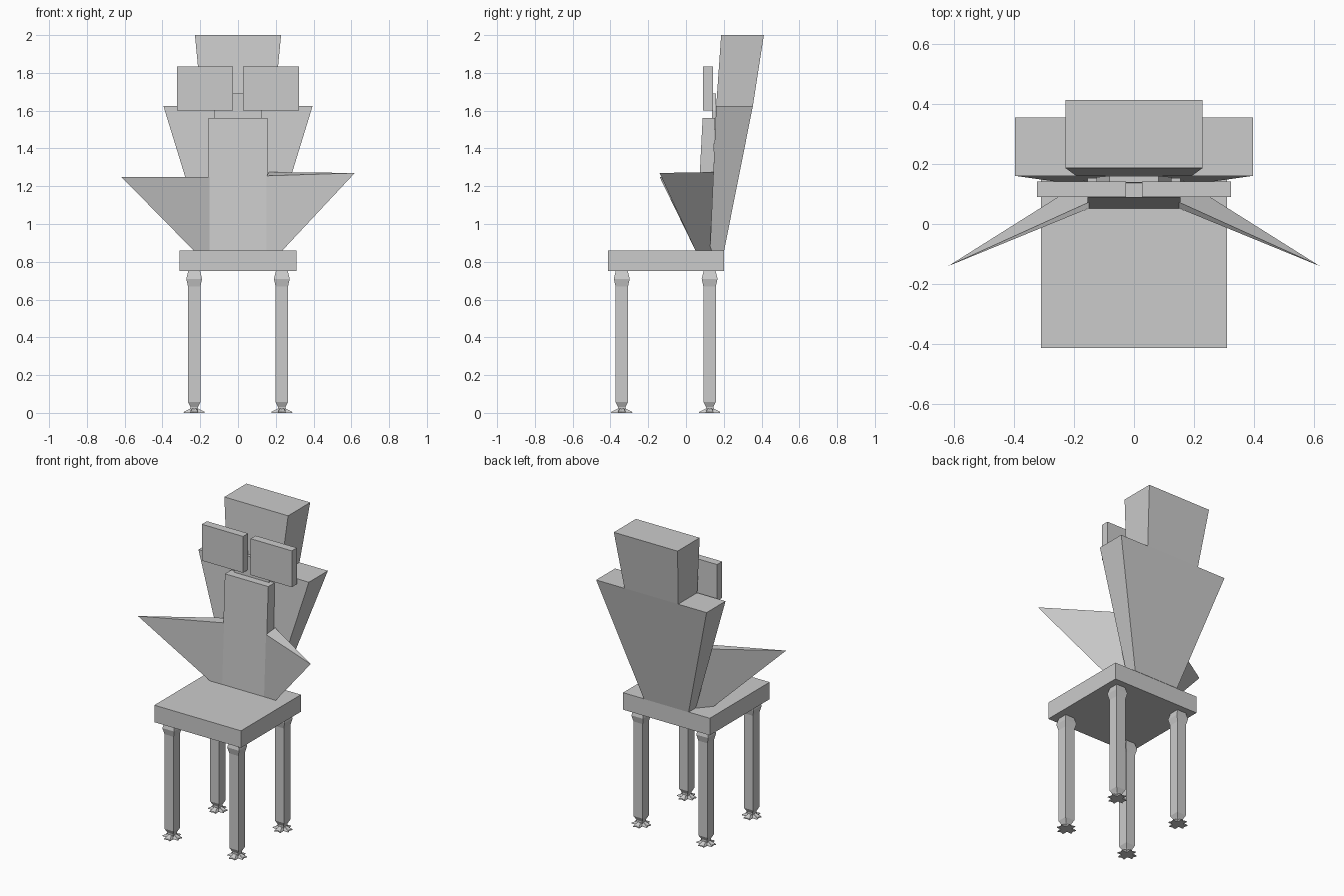
import bpy, bmesh, math

if "Cube" in bpy.data.objects:
    bpy.data.objects.remove(bpy.data.objects["Cube"])


def loft(name, rings):
    """Closed solid through equal-length rings of points."""
    bm = bmesh.new()
    vs = [[bm.verts.new(p) for p in r] for r in rings]
    n = len(vs[0])
    for a, b in zip(vs, vs[1:]):
        for i in range(n):
            j = (i + 1) % n
            bm.faces.new((a[i], a[j], b[j], b[i]))
    bm.faces.new(vs[0][::-1])
    bm.faces.new(vs[-1])
    bmesh.ops.recalc_face_normals(bm, faces=bm.faces[:])
    me = bpy.data.meshes.new(name)
    bm.to_mesh(me)
    bm.free()
    ob = bpy.data.objects.new(name, me)
    bpy.context.collection.objects.link(ob)
    return ob


def rect(x0, x1, y0, y1, z):
    return [(x0, y0, z), (x1, y0, z), (x1, y1, z), (x0, y1, z)]


def block(name, x0, x1, y0, y1, z0, z1):
    return loft(name, [rect(x0, x1, y0, y1, z0), rect(x0, x1, y0, y1, z1)])


# seat slab
block("seat", -0.31, 0.31, -0.412, 0.2, 0.75, 0.86)

# square legs with flared collar, and star-shaped feet
LEG = [(0.02, 0.015), (0.02, 0.032), (0.033, 0.058), (0.033, 0.67),
       (0.042, 0.71), (0.032, 0.75)]


def star(cx, cy, tip, notch, half, z):
    pts = []
    for k in range(4):
        a = k * math.pi / 2
        c, s = math.cos(a), math.sin(a)
        for u, v in ((tip, -half), (tip * 0.85, 0), (tip, half), (notch, notch)):
            pts.append((cx + u * c - v * s, cy + u * s + v * c, z))
    return pts


for side, sx in (("left", -1), ("right", 1)):
    for pos, y in (("front", -0.34), ("back", 0.125)):
        x = 0.232 * sx
        loft(f"{pos}_{side}_leg",
             [rect(x - r, x + r, y - r, y + r, z) for r, z in LEG])
        loft(f"{pos}_{side}_foot",
             [star(x, y, 0.056, 0.021, 0.022, 0.0),
              star(x, y, 0.054, 0.02, 0.02, 0.006),
              star(x, y, 0.022, 0.015, 0.01, 0.022)])

# leaning, flaring backrest and its upper block
loft("backrest", [rect(-0.16, 0.16, 0.127, 0.202, 0.86),
                  rect(-0.395, 0.395, 0.16, 0.354, 1.625)])
loft("backrest_top", [rect(-0.192, 0.192, 0.16, 0.354, 1.625),
                      rect(-0.228, 0.228, 0.186, 0.412, 2.0)])

# front panel
loft("front_panel", [rect(-0.155, 0.155, 0.052, 0.135, 0.86),
                     rect(-0.155, 0.155, 0.088, 0.153, 1.56)])

# pointed wings on both sides of the panel (right one slightly higher)
for side, sx, tz, fz, bz in (("left", -1, 1.25, 1.25, 1.25),
                             ("right", 1, 1.27, 1.255, 1.275)):
    bottom = [(0.15 * sx, 0.052, 0.86), (0.235 * sx, 0.05, 0.86),
              (0.16 * sx, 0.135, 0.86)]
    top = [(0.15 * sx, 0.072, fz), (0.618 * sx, -0.14, tz),
           (0.165 * sx, 0.145, bz)]
    loft(f"{side}_wing", [bottom, top])

# tapered brace behind the plates
loft("brace", [rect(-0.125, 0.125, 0.135, 0.156, 1.5),
               rect(-0.125, 0.125, 0.138, 0.156, 1.6),
               rect(-0.082, 0.082, 0.138, 0.16, 1.69)])

# paired upper plates
for side, a, b in (("left", -0.322, -0.027), ("right", 0.027, 0.322)):
    block(f"{side}_plate", a, b, 0.09, 0.142, 1.6, 1.835)
